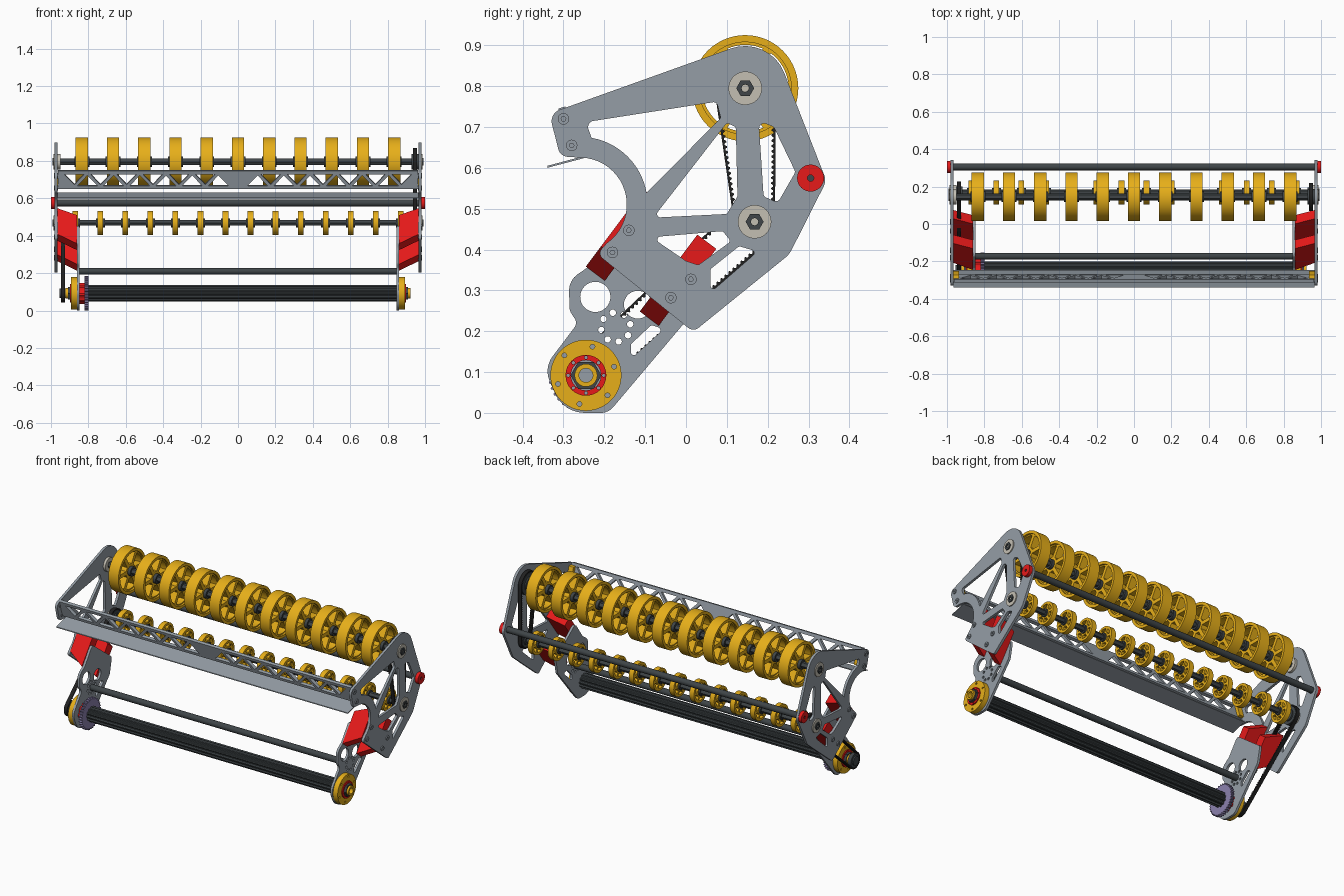
import bpy, bmesh
from math import pi, cos, sin, atan2, acos, hypot, tan, radians
from mathutils import Vector, Matrix

if "Cube" in bpy.data.objects:
    bpy.data.objects.remove(bpy.data.objects["Cube"])

COL = dict(steel=(.30, .34, .38, 1), yellow=(.80, .43, .01, 1), red=(.80, .01, .01, 1),
           dark=(.05, .06, .065, 1), black=(.015, .015, .015, 1), beige=(.55, .52, .45, 1),
           purple=(.26, .22, .42, 1))
MATS = {}
for k, c in COL.items():
    MATS[k] = bpy.data.materials.new(k)
    MATS[k].diffuse_color = c


def frame(o, ex, ey, ez):
    m = Matrix((ex, ey, ez)).transposed().to_4x4()
    m.translation = Vector(o)
    return m


SIDE = frame((0, 0, 0), (0, 1, 0), (0, 0, 1), (1, 0, 0))   # drawing plane = side view, depth = x


def extrude(name, loops, a, b, col, m=SIDE, xs=(0,)):
    """Fill flat loops (inner loops become holes), extrude from a to b, copy along x."""
    cu = bpy.data.curves.new(name, 'CURVE')
    cu.dimensions, cu.fill_mode, cu.extrude = '2D', 'BOTH', abs(b - a) / 2
    for lp in loops:
        s = cu.splines.new('POLY')
        s.points.add(len(lp) - 1)
        for p, q in zip(s.points, lp):
            p.co = (q[0], q[1], 0, 1)
        s.use_cyclic_u = True
    tmp = bpy.data.objects.new(name + "_tmp", cu)
    bpy.context.collection.objects.link(tmp)
    dg = bpy.context.evaluated_depsgraph_get()
    me = bpy.data.meshes.new_from_object(tmp.evaluated_get(dg))
    bpy.data.objects.remove(tmp)
    bpy.data.curves.remove(cu)
    me.transform(m @ Matrix.Translation((0, 0, (a + b) / 2)))
    bm = bmesh.new()
    bm.from_mesh(me)
    bmesh.ops.remove_doubles(bm, verts=bm.verts, dist=1e-5)
    bmesh.ops.recalc_face_normals(bm, faces=bm.faces)
    for f in bm.faces:
        f.smooth = True
    bm.to_mesh(me)
    bm.free()
    me.set_sharp_from_angle(angle=radians(32))
    me.materials.clear()
    me.materials.append(MATS[col])
    for x in xs:
        ob = bpy.data.objects.new(name, me)
        ob.location.x = x
        bpy.context.collection.objects.link(ob)


def both(name, loops, a, b, col):
    for s, n in ((1, "right_"), (-1, "left_")):
        extrude(n + name, loops, s * a, s * b, col)


def arc(c, r, a0, a1, n):
    return [(c[0] + r * cos(a0 + (a1 - a0) * i / n), c[1] + r * sin(a0 + (a1 - a0) * i / n)) for i in range(n + 1)]


def circ(c, r, n=32):
    return arc(c, r, 0, 2 * pi, n)[:-1]


def ring_of(c, R, r, n, a0=0, seg=10):
    return [circ((c[0] + R * cos(a0 + 2 * pi * i / n), c[1] + R * sin(a0 + 2 * pi * i / n)), r, seg) for i in range(n)]


def gear(c, r, h, n):
    return [(c[0] + (r - h * (k % 4 > 1)) * cos(pi * k / (2 * n)), c[1] + (r - h * (k % 4 > 1)) * sin(pi * k / (2 * n)))
            for k in range(4 * n)]


def rounded(pts, rad=.012):
    """Polygon with filleted corners; radius 0 keeps a point as it is."""
    out = []
    for i, p in enumerate(pts):
        r = p[2] if len(p) > 2 else rad
        P = Vector(p[:2])
        u = Vector(pts[i - 1][:2]) - P
        v = Vector(pts[(i + 1) % len(pts)][:2]) - P
        if r == 0:
            out.append(tuple(P))
            continue
        t = min(r / tan(u.angle(v) / 2), .48 * u.length, .48 * v.length)
        r = t * tan(u.angle(v) / 2)
        A, B = P + u.normalized() * t, P + v.normalized() * t
        C = P + (u.normalized() + v.normalized()).normalized() * hypot(t, r)
        a0 = atan2(*(A - C).yx)
        d = (atan2(*(B - C).yx) - a0 + pi) % (2 * pi) - pi
        out += arc(C, r, a0, a0 + d, 8)
    return out


def wrap(c1, r1, c2, r2):
    dx, dy = c2[0] - c1[0], c2[1] - c1[1]
    a, p = atan2(dy, dx), acos((r1 - r2) / hypot(dx, dy))
    return arc(c1, r1, a + p, a + 2 * pi - p, 24) + arc(c2, r2, a - p, a + p, 24)


def toothed(path, step, h):
    """Square teeth on the inside of a closed counter-clockwise path."""
    out, pos, q = [], 0, 0
    for i, p in enumerate(path):
        A, B = Vector(p), Vector(path[(i + 1) % len(path)])
        d = B - A
        while q < pos + d.length:
            k = round(q / step * 4)
            n = Vector((-d.y, d.x)).normalized() * (h if k % 4 > 1 else 0)
            out.append(tuple(A + d.normalized() * (q - pos) + n))
            q += step / 4
        pos += d.length
    return out


TOP, MID, LOW, REAR, TIE = (.145, .795), (.168, .468), (-.245, .092), (.305, .575), (-.172, .21)
HOOK = (-.26, .51)
BOLTS = [(-.30, .72), (-.28, .655), (-.14, .447), (-.18, .393), (.012, .327), (-.037, .282)]

# upper side plates with the hooked front and lightening windows
hook = [(*p, 0) for p in arc(HOOK, .115, radians(-55), radians(88), 20)]
outer = rounded([(-.335, .733, .03), (.204, .926, .103), (.344, .568, .033), (.253, .388, .06),
                 (.018, .198, .02), (-.218, .389, .025)] + hook + [(-.308, .628, .025)])
windows = [
    rounded([(*p, 0) for p in arc(HOOK, .166, radians(80), radians(10), 14)]
            + [(.085, .722, .008), (.075, .762, .01), (-.245, .712, .015)]),
    rounded([(-.08, .478), (.1, .71), (.122, .70), (.126, .53), (.1, .487)], .008),
    rounded([(.178, .715), (.215, .70), (.268, .59), (.225, .515), (.19, .53)]),
    rounded([(-.085, .43), (.09, .445), (.11, .42), (.03, .362), (0, .372)], .008),
    rounded([(.06, .295), (.175, .395), (.13, .408), (.06, .352)], .008)]
both("upper_plate", [outer] + windows, .965, .98, 'steel')

# lower arm plates
arm = rounded([(-.165, .46, .02), (-.235, .36, .02), (-.287, .325, .05), (-.285, .25, .03), (-.265, .22, .02),
               (-.348, .11, .06), (-.3, .0, .08), (-.19, .0, .04), (0, .225, .02), (.02, .32, .02)])
slot = rounded([(-.135, .132), (-.055, .205), (-.085, .215), (-.135, .168)], .008)
both("arm_plate", [arm, circ((-.222, .284), .037), circ((-.118, .265), .034), slot]
     + ring_of(TIE, .036, .008, 8, .2), .848, .862, 'steel')

# slanted red brackets joining arm plates to upper plates
for s, side in ((1, "right"), (-1, "left")):
    for o, n in (((0, -.222, .341), "front"), ((0, -.09, .231), "rear")):
        lp = [(s * .862, 0), (s * .965, .062), (s * .965, .235), (s * .862, .19)]
        extrude(f"{side}_{n}_bracket", [lp], -.029, .029, 'red',
                frame(o, (1, 0, 0), (0, .6, .8), (0, .8, -.6)))

# bolts, shaft bosses and end caps on the plates
for i, b in enumerate(BOLTS):
    both(f"bolt_{i}", [circ(b, .014, 20), circ(b, .006, 6)], .962, .985, 'steel')
for n, c in (("top", TOP), ("middle", MID)):
    both(n + "_boss", [circ(c, .041)], .95, .986, 'beige')
    both(n + "_boss_nut", [circ(c, .022, 6), circ(c, .009, 12)], .986, .992, 'dark')
both("rear_cap", [circ(REAR, .033), circ(REAR, .008, 12)], .98, 1.0, 'red')
both("rear_cap_nut", [circ(REAR, .014, 6)], .98, .995, 'dark')

# shafts and tie rods
extrude("top_shaft", [circ(TOP, .019, 6)], -.965, .965, 'dark')
extrude("middle_shaft", [circ(MID, .017, 6)], -.965, .965, 'dark')
extrude("rear_rod", [circ(REAR, .018, 24)], -.97, .97, 'dark')
extrude("tie_rod", [circ(TIE, .018, 24)], -.85, .85, 'dark')


def spokes(c, r0, r1, n, half):
    """Sector windows that leave straight-ish spokes."""
    out = []
    for i in range(n):
        a, b = 2 * pi * i / n, 2 * pi * (i + 1) / n
        lp = arc(c, r1, a + half / r1, b - half / r1, 10) + arc(c, r0, b - half / r0, a + half / r0, 4)
        out.append(lp)
    return out


# top row of large spoked wheels
xs = [-.835 + .167 * i for i in range(11)]
extrude("large_wheel_rim", [circ(TOP, .13, 56), circ(TOP, .113, 56)], -.033, .033, 'yellow', xs=xs)
extrude("large_wheel_web", [circ(TOP, .114, 56)] + spokes(TOP, .042, .106, 6, .011), -.022, .022, 'yellow', xs=xs)
extrude("large_wheel_hub", [circ(TOP, .028, 24)], -.04, .04, 'dark', xs=xs)

# lower row of small wheels
xs = [-.87 + 1.74 / 13 * i for i in range(14)]
extrude("small_wheel", [circ(MID, .065, 40)] + spokes(MID, .032, .051, 6, .007), -.015, .015, 'yellow', xs=xs)
extrude("small_wheel_hub", [circ(MID, .024, 20)], -.024, .024, 'dark', xs=xs)

# front bottom roller with fluted tube, end discs and hubs
extrude("roller_tube", [gear(LOW, .044, .006, 12)], -.848, .848, 'dark')
both("roller_disc", [circ(LOW, .087, 48), circ(LOW, .048)] + ring_of(LOW, .072, .006, 6, .3), .862, .892, 'yellow')
both("roller_hub_ring", [circ(LOW, .05), circ(LOW, .037, 24)] + ring_of(LOW, .0435, .004, 8), .862, .898, 'red')
both("roller_hub_core", [circ(LOW, .038, 6), circ(LOW, .026, 24)], .862, .91, 'dark')
both("roller_hub_bush", [circ(LOW, .028, 24), circ(LOW, .017, 24)], .85, .922, 'yellow')
extrude("roller_gear", [gear(LOW, .092, .008, 36), circ(LOW, .04)], -.82, -.8, 'purple')
extrude("roller_gear_collar", [gear(LOW, .056, .006, 8)], -.848, -.82, 'red')


# toothed drive belts and their pulleys
def belt(name, c1, r1, c2, r2, a, b):
    path = wrap(c1, r1, c2, r2)
    extrude(name, [wrap(c1, r1 + .005, c2, r2 + .005), toothed(path, .013, .005)], a, b, 'black')
    for n, c, r in (("a", c1, r1), ("b", c2, r2)):
        extrude(f"{name}_pulley_{n}", [circ(c, r - .004)], a, b, 'dark')
        extrude(f"{name}_pulley_flange_{n}", [circ(c, r * .6, 24)], a - .008, b + .008, 'dark')


belt("arm_belt", LOW, .044, MID, .055, -.947, -.925)
belt("shaft_belt", MID, .045, TOP, .07, .936, .958)

# front truss beam
EY = Vector((0, -.03, .098)).normalized()
EX = Vector((1, 0, 0))
H, step = .1, .07
loops = [[(-.963, 0), (.963, 0), (.963, H), (-.963, H)]]
for s in (1, -1):
    for i in range(12):
        x, lo, hi = .035 + step * i, .012, H - .012
        if i % 2:
            lo, hi = hi, lo
        tri = [(x, lo), (x + 2 * step, lo), (x + step, hi)]
        cx, cy = x + step, (2 * lo + hi) / 3
        k = .76
        loops.append([(s * (cx + (p - cx) * k), cy + (q - cy) * k) for p, q in tri])
extrude("front_truss", loops, -.009, .009, 'steel', frame((0, -.275, .652), EX, EY, EX.cross(EY)))
block = rounded([(-.3, .735), (-.278, .655), (-.25, .66), (-.272, .735)], .004)
both("truss_end_block", [block], .935, .965, 'yellow')

# tilted front flap
extrude("front_flap", [[(-.34, .6), (-.339, .605), (-.246, .63), (-.245, .625)]], -.965, .965, 'steel')

for m in bpy.data.materials:
    if m.users and not m.is_grease_pencil:
        m.use_nodes = True
        m.node_tree.nodes["Principled BSDF"].inputs["Base Color"].default_value = m.diffuse_color
